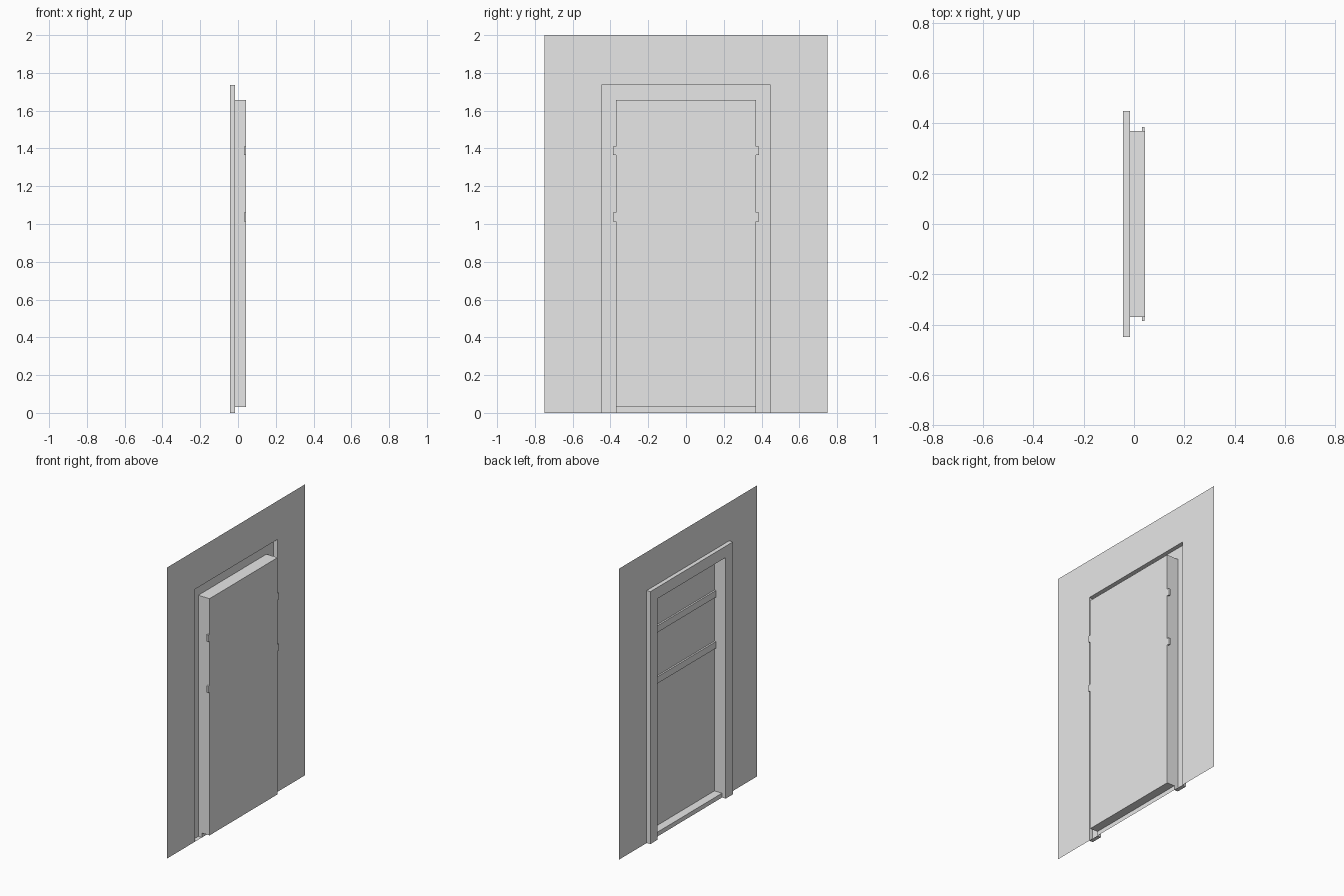
import bpy
import bmesh

cube = bpy.data.objects.get("Cube")
if cube:
    bpy.data.objects.remove(cube, do_unlink=True)

# Key planes, from the room side (-x) to the rear of the recess (+x)
FRONT, WALL, REAR = -0.043, -0.015, 0.043
OUT, INN = 0.448, 0.37            # half widths of the trim and the opening
OUT_TOP, INN_TOP = 1.735, 1.657   # heights of the trim and the opening
SILL = 0.03

grey = bpy.data.materials.new("light_grey")
grey.use_nodes = True
grey.diffuse_color = (0.8, 0.8, 0.8, 1)
grey.node_tree.nodes["Principled BSDF"].inputs["Base Color"].default_value = (0.8, 0.8, 0.8, 1)


def make(name, polygons):
    """Build one object from a list of polygons and weld shared corners."""
    bm = bmesh.new()
    for poly in polygons:
        bm.faces.new([bm.verts.new(p) for p in poly])
    bmesh.ops.remove_doubles(bm, verts=bm.verts, dist=0.0001)
    bmesh.ops.recalc_face_normals(bm, faces=bm.faces)
    mesh = bpy.data.meshes.new(name)
    bm.to_mesh(mesh)
    bm.free()
    mesh.materials.append(grey)
    obj = bpy.data.objects.new(name, mesh)
    bpy.context.collection.objects.link(obj)
    return obj


def arch(half, top, bottom=0):
    """Outline of a doorway in (y, z), from foot to foot."""
    return [(-half, bottom), (-half, top), (half, top), (half, bottom)]


def flat(x, outline):
    return [(x, y, z) for y, z in outline]


def strips(outline, x0, x1):
    """Sweep an open outline along x."""
    return [[(x0, *a), (x0, *b), (x1, *b), (x1, *a)]
            for a, b in zip(outline, outline[1:])]


# Thin wall sheet with the doorway cut out
outer, inner = arch(OUT, OUT_TOP), arch(INN, INN_TOP)
make("wall", [flat(WALL, arch(0.75, 2) + outer[::-1])])

# Raised trim: front face in three pieces, outer sides and the two feet
trim = [flat(FRONT, [outer[i], outer[i + 1], inner[i + 1], inner[i]]) for i in range(3)]
trim += strips(outer, FRONT, WALL)
for s in (-1, 1):
    trim += strips([(s * INN, 0), (s * OUT, 0)], FRONT, WALL)
    trim += strips([(s * INN, 0), (s * INN, SILL)], FRONT, WALL)
make("door_trim", trim)

# Recess behind the trim: reveals, sill, riser and rear panel
recess = arch(INN, INN_TOP, SILL)
make("reveals", strips(recess, FRONT, REAR))
make("sill", strips([recess[0], recess[3]], WALL, REAR)
     + [flat(WALL, arch(INN, SILL))])
make("door_panel", [flat(REAR, recess)])

# Two cross bars that poke through the reveals
for name, z in (("lower_bar", 1.037), ("upper_bar", 1.388)):
    h, x0, x1 = 0.023, 0.031, REAR - 0.0005
    section = arch(0.386, z + h, z - h)
    make(name, [flat(x0, section), flat(x1, section)]
         + strips(section + section[:1], x0, x1))
